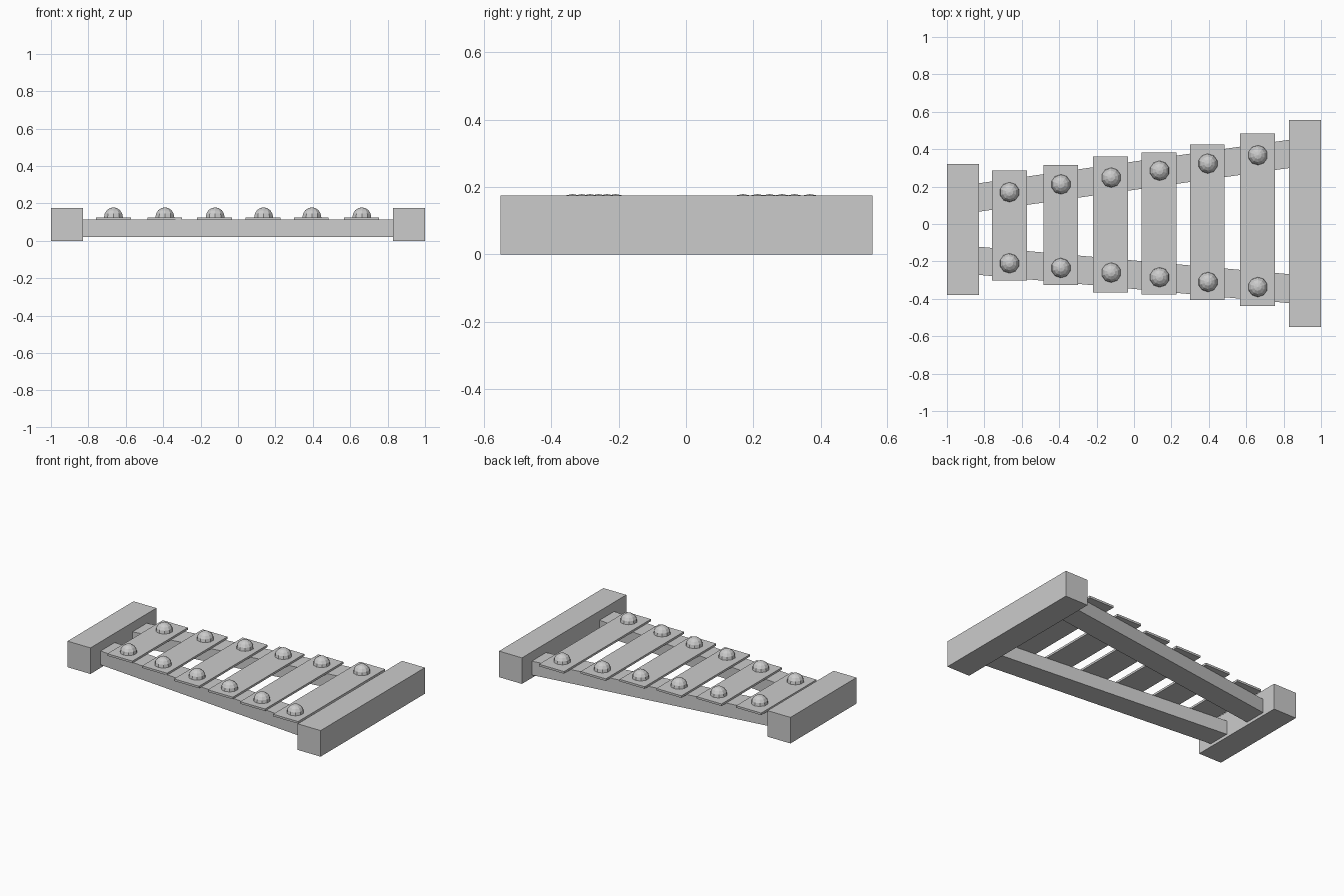
import bpy
import bmesh
from mathutils import Vector

if "Cube" in bpy.data.objects:
    bpy.data.objects.remove(bpy.data.objects["Cube"])


def prism(name, outline, z0, z1):
    """Extrude a counter-clockwise xy outline from z0 to z1."""
    bm = bmesh.new()
    face = bm.faces.new([bm.verts.new((x, y, z0)) for x, y in outline])
    ext = bmesh.ops.extrude_face_region(bm, geom=[face])
    top = [v for v in ext["geom"] if isinstance(v, bmesh.types.BMVert)]
    bmesh.ops.translate(bm, verts=top, vec=Vector((0, 0, z1 - z0)))
    bmesh.ops.recalc_face_normals(bm, faces=bm.faces)
    mesh = bpy.data.meshes.new(name)
    bm.to_mesh(mesh)
    bm.free()
    obj = bpy.data.objects.new(name, mesh)
    bpy.context.collection.objects.link(obj)
    return obj


def block(name, x0, x1, y0, y1, z0, z1):
    return prism(name, [(x0, y0), (x1, y0), (x1, y1), (x0, y1)], z0, z1)


# End blocks
block("short_end_block", -1.0, -0.83, -0.38, 0.32, 0, 0.175)
block("long_end_block", 0.83, 1.0, -0.552, 0.555, 0, 0.175)

# Splayed rails, tucked slightly into the end blocks
prism("front_rail", [(-0.85, -0.27), (0.85, -0.425),
                     (0.85, -0.27), (-0.85, -0.12)], 0.02, 0.113)
prism("back_rail", [(-0.85, 0.063), (0.85, 0.302),
                    (0.85, 0.453), (-0.85, 0.215)], 0.02, 0.113)

# Sound bars: centre x, front y, back y, front knob y, back knob y
bars = [
    (-0.665, -0.303, 0.285, -0.210, 0.170),
    (-0.392, -0.325, 0.316, -0.235, 0.212),
    (-0.125, -0.367, 0.360, -0.260, 0.248),
    (0.133, -0.378, 0.381, -0.285, 0.285),
    (0.392, -0.405, 0.424, -0.310, 0.323),
    (0.660, -0.438, 0.484, -0.337, 0.368),
]
knob_x = [-0.666, -0.391, -0.122, 0.137, 0.395, 0.662]

for i, (x, y0, y1, front, back) in enumerate(bars, 1):
    block(f"sound_bar_{i}", x - 0.093, x + 0.093, y0, y1, 0.112, 0.126)
    # Rounded pin heads holding the bar to the rails
    for side, y in (("front", front), ("back", back)):
        bpy.ops.mesh.primitive_uv_sphere_add(
            segments=10, ring_count=8, radius=0.053,
            location=(knob_x[i - 1], y, 0.126))
        bpy.context.object.name = f"{side}_pin_{i}"
